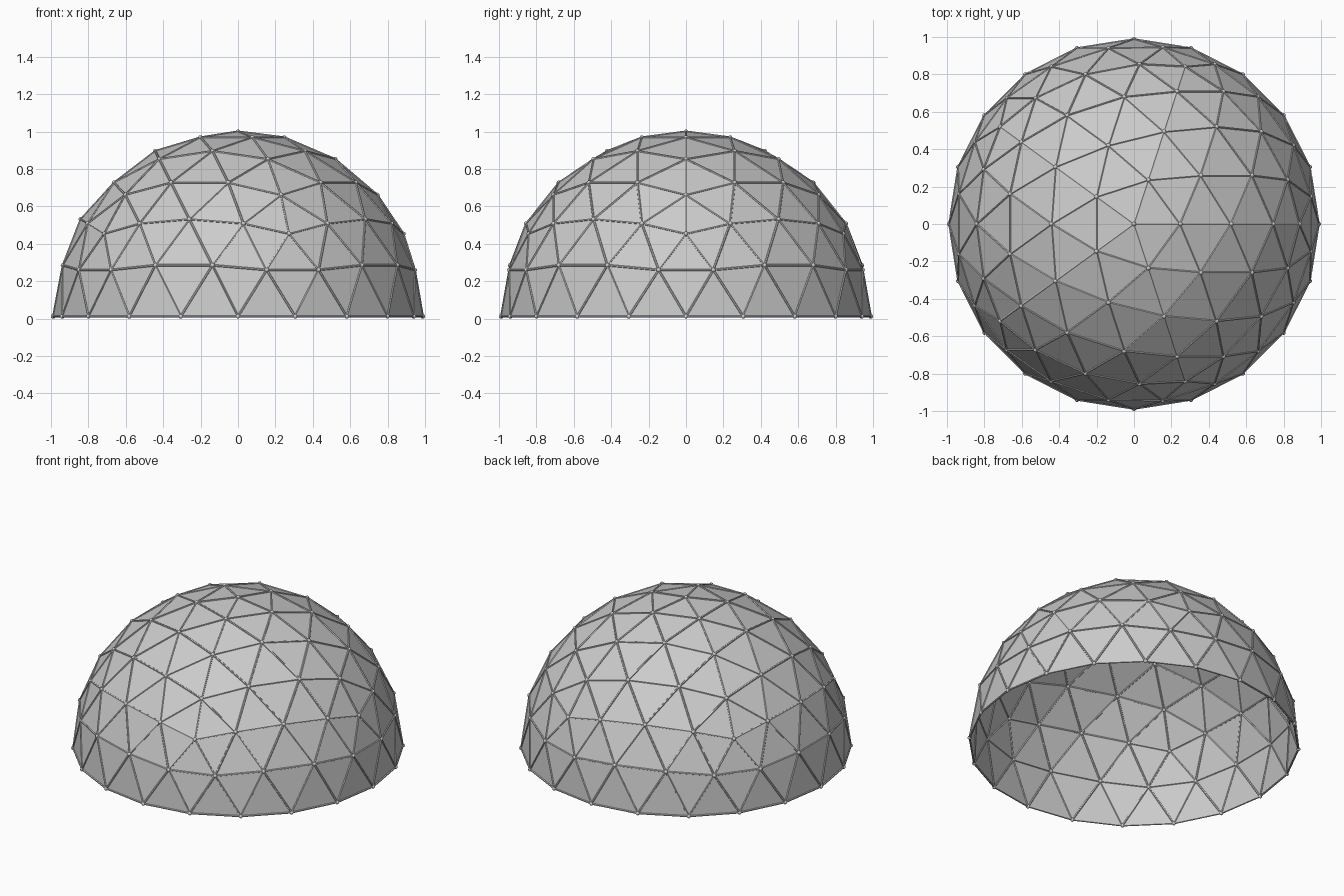
import bpy, bmesh
from math import sin, cos, radians, sqrt
from mathutils import Vector, Matrix

if "Cube" in bpy.data.objects:
    bpy.data.objects.remove(bpy.data.objects["Cube"])

HUB = 0.012            # joint radius
STRUT = 0.006          # strut radius
R = 1.0 - HUB          # dome radius
LIFT = Vector((0, 0, HUB))


def add_object(name, bm, smooth=False):
    mesh = bpy.data.meshes.new(name)
    for f in bm.faces:
        f.smooth = smooth
    bm.to_mesh(mesh)
    bm.free()
    obj = bpy.data.objects.new(name, mesh)
    bpy.context.collection.objects.link(obj)
    return obj


# Dome panels: icosahedron with a vertex on top, each edge split in four
dome = bmesh.new()
h, w = 1 / sqrt(5), 2 / sqrt(5)
dome.verts.new((0, 0, 1))
dome.verts.new((0, 0, -1))
for k in range(5):
    a = radians(72 * k)
    b = a + radians(36)
    dome.verts.new((w * cos(a), w * sin(a), h))
    dome.verts.new((w * cos(b), w * sin(b), -h))
bmesh.ops.convex_hull(dome, input=dome.verts[:])
for _ in range(2):
    bmesh.ops.subdivide_edges(dome, edges=dome.edges[:], cuts=1, use_grid_fill=True)
bmesh.ops.triangulate(dome, faces=[f for f in dome.faces if len(f.verts) > 3])
bmesh.ops.recalc_face_normals(dome, faces=dome.faces[:])

# Keep the upper half and push the points onto the sphere
lower = [f for f in dome.faces if f.calc_center_median().z < -1e-4]
bmesh.ops.delete(dome, geom=lower, context='FACES')
for v in dome.verts:
    v.co = v.co.normalized() * R + LIFT

# Struts along every panel edge
struts = bmesh.new()
for e in dome.edges:
    p, q = (v.co for v in e.verts)
    d = q - p
    m = Matrix.Translation((p + q) / 2) @ d.to_track_quat('Z', 'Y').to_matrix().to_4x4()
    bmesh.ops.create_cone(struts, cap_ends=True, segments=6, radius1=STRUT,
                          radius2=STRUT, depth=d.length, matrix=m)

# Round joints at every point
hubs = bmesh.new()
for v in dome.verts:
    bmesh.ops.create_uvsphere(hubs, u_segments=12, v_segments=8, radius=HUB,
                              matrix=Matrix.Translation(v.co))

add_object("dome_panels", dome)
add_object("struts", struts)
add_object("joints", hubs, smooth=True)
